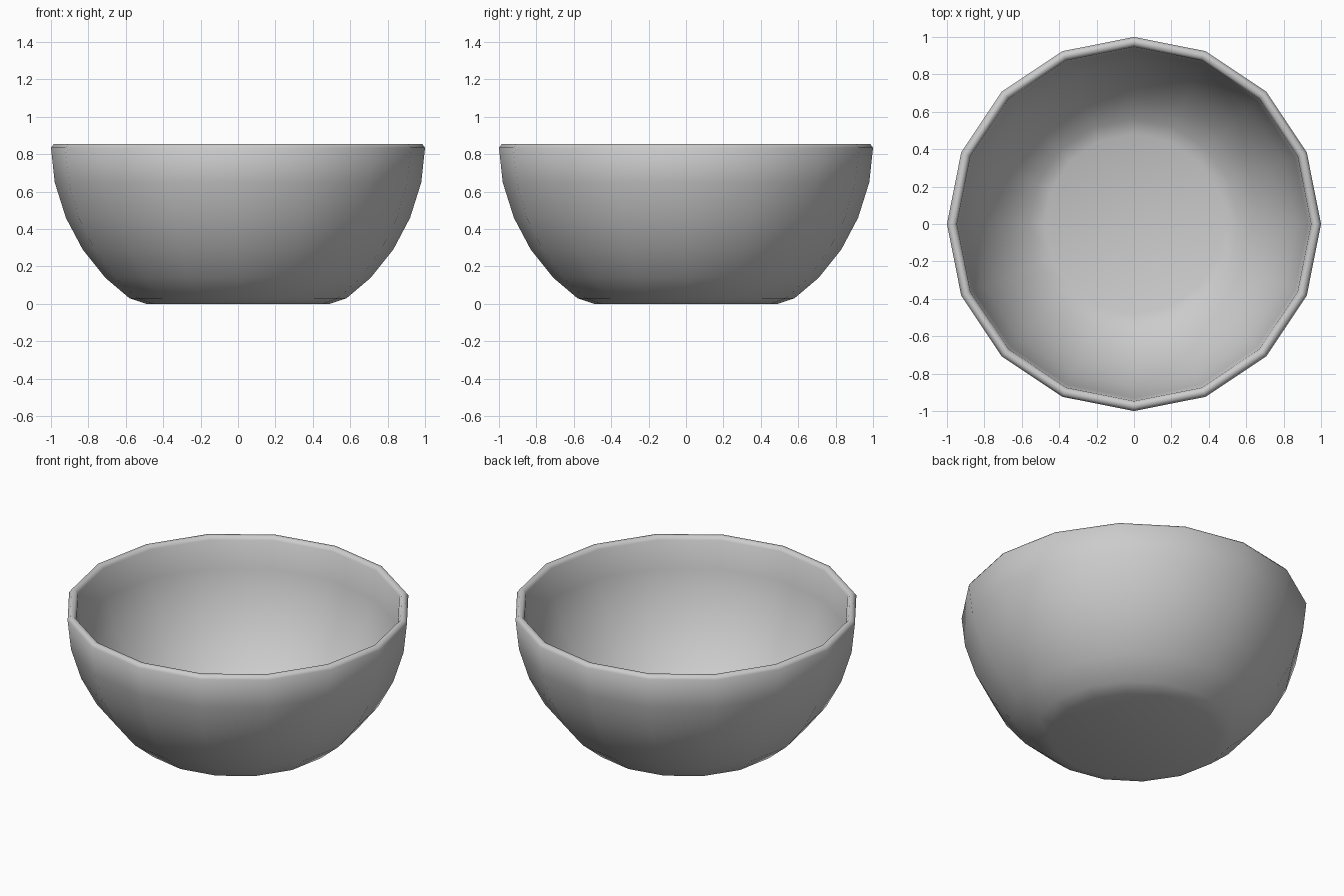
import bpy, bmesh
from math import cos, sin, tau, radians

cube = bpy.data.objects.get("Cube")
if cube:
    bpy.data.objects.remove(cube, do_unlink=True)

SIDES = 16

# Plain grey glaze
grey = bpy.data.materials.new("grey")
grey.use_nodes = True
colour = (0.6, 0.6, 0.6, 1)
grey.diffuse_color = colour
grey.node_tree.nodes["Principled BSDF"].inputs["Base Color"].default_value = colour

# Wall section as (radius, height): up the outside, over the rim, down the inside
outside = [(0.49, 0), (0.58, 0.03), (0.71, 0.14), (0.83, 0.29),
           (0.92, 0.46), (0.98, 0.65), (1.0, 0.835)]
rim = [(0.985, 0.855), (0.962, 0.855)]
inside = [(0.947, 0.835), (0.93, 0.66), (0.87, 0.48), (0.79, 0.32),
          (0.68, 0.18), (0.56, 0.08), (0.48, 0.05)]

bm = bmesh.new()
rings = [[bm.verts.new((r * cos(tau * i / SIDES), r * sin(tau * i / SIDES), z))
          for i in range(SIDES)] for r, z in outside + rim + inside]

# Wall
for a, b in zip(rings, rings[1:]):
    for i in range(SIDES):
        j = (i + 1) % SIDES
        bm.faces.new((a[i], a[j], b[j], b[i]))

# Underside and inner floor
bm.faces.new(rings[0][::-1])
bm.faces.new(rings[-1])
bmesh.ops.recalc_face_normals(bm, faces=bm.faces[:])

mesh = bpy.data.meshes.new("bowl")
bm.to_mesh(mesh)
bm.free()
mesh.materials.append(grey)
bowl = bpy.data.objects.new("bowl", mesh)
bpy.context.collection.objects.link(bowl)

# Smooth shading
bpy.ops.object.select_all(action='DESELECT')
bowl.select_set(True)
bpy.context.view_layer.objects.active = bowl
bpy.ops.object.shade_smooth_by_angle(angle=radians(60))
